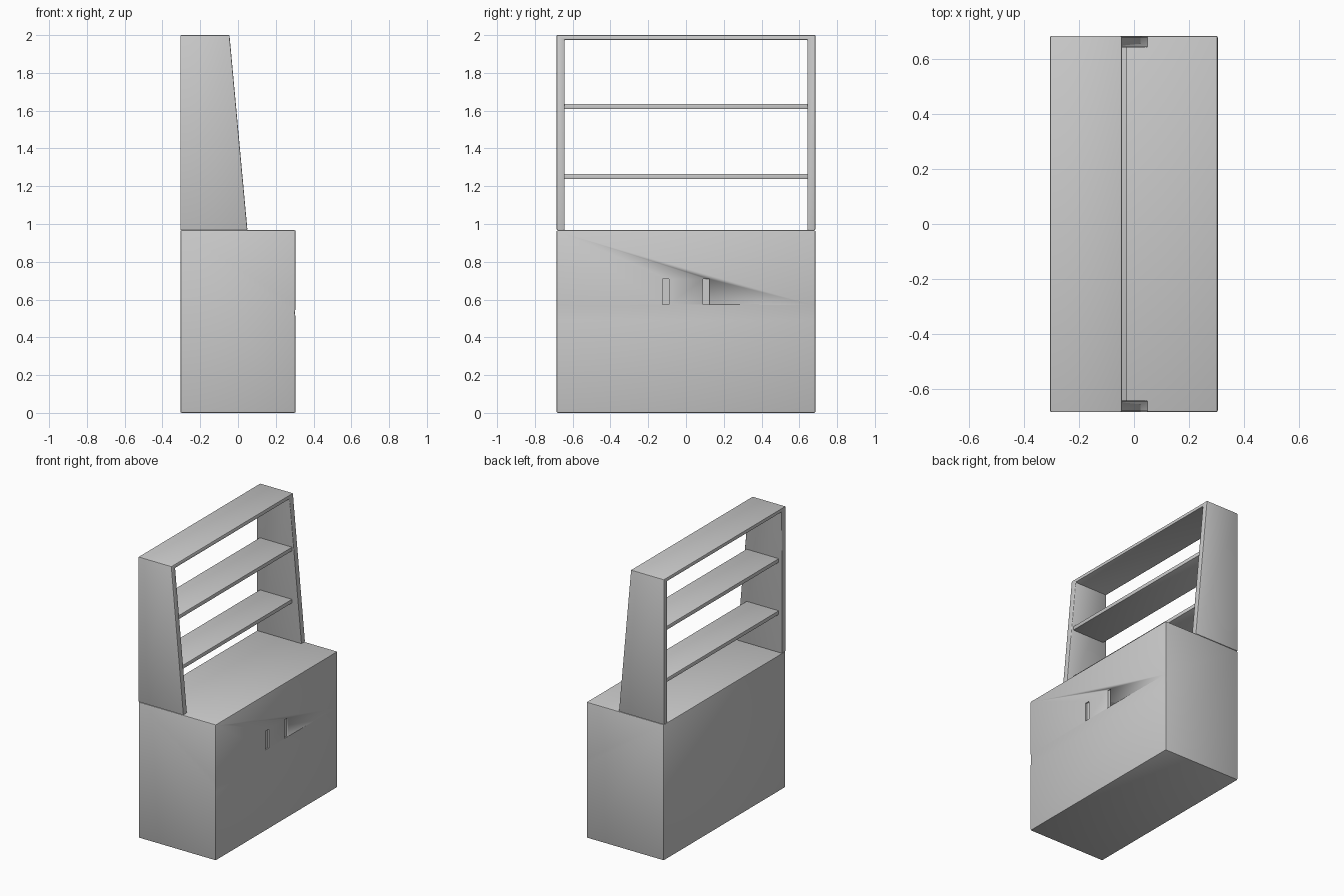
import bpy, bmesh, math
from mathutils import Vector

if "Cube" in bpy.data.objects:
    bpy.data.objects.remove(bpy.data.objects["Cube"])

HALF_W, BACK, FRONT = 0.685, -0.305, 0.305
DESK, TOP = 0.967, 2.0


def prism(name, points, offset, bevel=0.0, deform=None):
    """Closed outline swept along an offset vector, edges softened by a bevel."""
    bm = bmesh.new()
    face = bm.faces.new([bm.verts.new(p) for p in points])
    ret = bmesh.ops.extrude_face_region(bm, geom=[face])
    moved = [v for v in ret["geom"] if isinstance(v, bmesh.types.BMVert)]
    bmesh.ops.translate(bm, verts=moved, vec=Vector(offset))
    if deform:
        for v in moved:
            deform(v)
    bmesh.ops.recalc_face_normals(bm, faces=bm.faces)
    if bevel:
        edges = [e for e in bm.edges if e.calc_face_angle(0) > math.radians(40)]
        bmesh.ops.bevel(bm, geom=edges, offset=bevel, segments=2, profile=0.5,
                        affect='EDGES', clamp_overlap=True)
    mesh = bpy.data.meshes.new(name)
    bm.to_mesh(mesh)
    bm.free()
    ob = bpy.data.objects.new(name, mesh)
    bpy.context.collection.objects.link(ob)
    bpy.ops.object.select_all(action='DESELECT')
    ob.select_set(True)
    bpy.context.view_layer.objects.active = ob
    bpy.ops.object.shade_smooth_by_angle(angle=math.radians(35))
    return ob


def box(name, lo, hi, bevel=0.0):
    (x0, y0, z0), (x1, y1, z1) = lo, hi
    pts = [(x0, y0, z0), (x1, y0, z0), (x1, y1, z0), (x0, y1, z0)]
    return prism(name, pts, (0, 0, z1 - z0), bevel)


# Cupboard base, door side with a faint horizontal crease
profile = [(BACK, 0), (FRONT, 0), (FRONT, 0.49), (FRONT - 0.003, 0.53),
           (FRONT, 0.57), (FRONT, DESK), (BACK, DESK)]
base = prism("cupboard_base", [(x, -HALF_W, z) for x, z in profile],
             (0, 2 * HALF_W, 0), 0.007)

# Recessed door grips
for side in (-1, 1):
    y = side * 0.107
    cutter = box("grip_cutter", (FRONT - 0.01, y - 0.018, 0.575),
                 (FRONT + 0.02, y + 0.018, 0.708))
    cutter.hide_render = True
    cutter.hide_viewport = True
    cut = base.modifiers.new("grip", 'BOOLEAN')
    cut.operation = 'DIFFERENCE'
    cut.object = cutter
    cut.solver = 'EXACT'


# Upper frame: arch outline swept forward to a sloping front edge
def slope_front(v):
    v.co.x = 0.05 - 0.095 * (v.co.z - DESK) / (TOP - DESK)


inner, under = HALF_W - 0.042, TOP - 0.026
arch = [(-HALF_W, DESK), (-HALF_W, TOP), (HALF_W, TOP), (HALF_W, DESK),
        (inner, DESK), (inner, under), (-inner, under), (-inner, DESK)]
prism("shelf_frame", [(BACK, y, z) for y, z in arch], (0.3, 0, 0), 0.005, slope_front)

# Two open shelves
for name, z in (("lower_shelf", 1.237), ("upper_shelf", 1.608)):
    box(name, (-0.28, -inner - 0.004, z), (-0.025, inner + 0.004, z + 0.028), 0.004)
